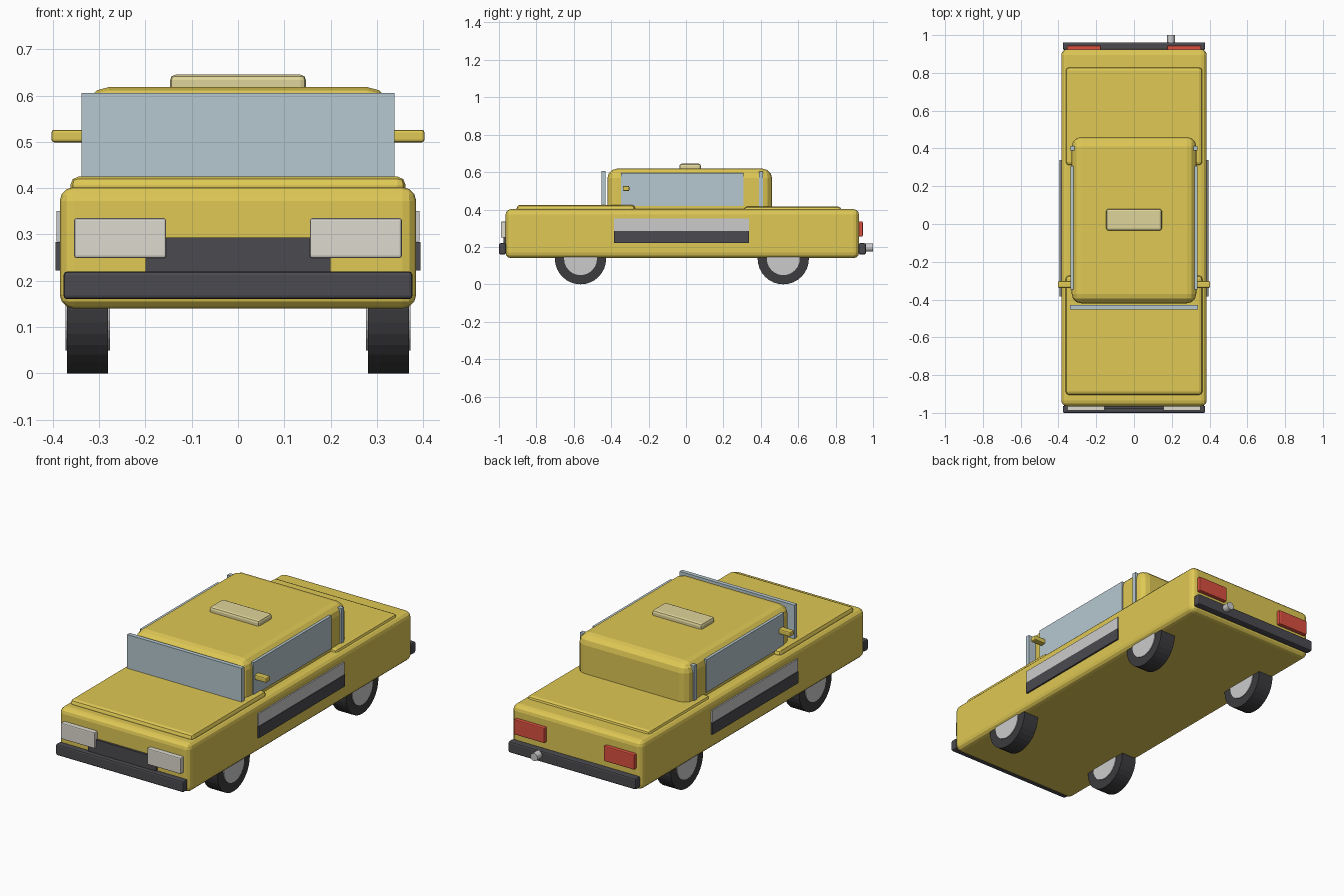
import bpy, math

if "Cube" in bpy.data.objects:
    bpy.data.objects.remove(bpy.data.objects["Cube"])


def material(name, color):
    m = bpy.data.materials.new(name)
    m.diffuse_color = (*color, 1)
    m.use_nodes = True
    m.node_tree.nodes["Principled BSDF"].inputs["Base Color"].default_value = m.diffuse_color
    return m


YELLOW = material("yellow_paint", (0.74, 0.58, 0.09))
CREAM = material("cream", (0.74, 0.66, 0.32))
GLASS = material("glass", (0.47, 0.58, 0.63))
BLACK = material("black_rubber", (0.045, 0.045, 0.05))
TRIM = material("dark_trim", (0.07, 0.068, 0.078))
RED = material("red_lamp", (0.70, 0.08, 0.05))
LAMP = material("white_lamp", (0.73, 0.70, 0.63))


def box(name, x, y, z, mat=None, bevel=0.0, segments=2):
    """Box given by its (min, max) range on each axis."""
    bpy.ops.mesh.primitive_cube_add(
        size=1, location=[(a + b) / 2 for a, b in (x, y, z)])
    o = bpy.context.object
    o.name = name
    o.scale = [b - a for a, b in (x, y, z)]
    bpy.ops.object.transform_apply(location=False, rotation=False, scale=True)
    if mat:
        o.data.materials.append(mat)
    if bevel:
        mod = o.modifiers.new("Bevel", 'BEVEL')
        mod.width, mod.segments = bevel, segments
    return o


def cylinder(name, radius, depth, loc, axis, sides, mat=None, bevel=0.0):
    rot = (0, math.pi / 2, 0) if axis == 'x' else (math.pi / 2, 0, 0)
    bpy.ops.mesh.primitive_cylinder_add(
        vertices=sides, radius=radius, depth=depth, location=loc, rotation=rot)
    o = bpy.context.object
    o.name = name
    if mat:
        o.data.materials.append(mat)
    if bevel:
        mod = o.modifiers.new("Bevel", 'BEVEL')
        mod.width, mod.segments = bevel, 1
        mod.limit_method = 'ANGLE'
        mod.angle_limit = math.radians(50)
    return o


# Body shell, hood, trunk lid and cabin
box("body", (-0.385, 0.385), (-0.965, 0.925), (0.14, 0.402), YELLOW, 0.03, 3)
box("hood", (-0.362, 0.362), (-0.905, -0.273), (0.365, 0.425), YELLOW, 0.018, 2)
box("trunk_lid", (-0.362, 0.362), (0.31, 0.83), (0.355, 0.416), YELLOW, 0.018, 2)
box("cabin", (-0.33, 0.33), (-0.42, 0.46), (0.32, 0.618), YELLOW, 0.05, 3)
box("roof_sign", (-0.147, 0.147), (-0.035, 0.08), (0.60, 0.645), CREAM, 0.012, 2)

# Glass
box("windshield", (-0.338, 0.338), (-0.452, -0.43), (0.41, 0.605), GLASS)
box("rear_window", (-0.337, 0.337), (0.39, 0.413), (0.41, 0.602), GLASS)

# Front and rear ends
box("grille", (-0.2, 0.2), (-0.977, -0.94), (0.21, 0.293), TRIM)
box("front_bumper", (-0.377, 0.377), (-1.0, -0.962), (0.16, 0.22), TRIM, 0.008)
box("rear_bumper", (-0.377, 0.377), (0.922, 0.962), (0.16, 0.22), TRIM, 0.008)
cylinder("exhaust", 0.021, 0.12, (0.197, 0.94, 0.197), 'y', 12)

# Parts repeated on both sides
for s, side in ((-1, "left"), (1, "right")):
    def span(a, b):
        return tuple(sorted((s * a, s * b)))

    box(f"{side}_side_window", span(0.318, 0.336), (-0.348, 0.307), (0.42, 0.595), GLASS)
    box(f"{side}_mirror", span(0.325, 0.403), (-0.338, -0.303), (0.499, 0.526), YELLOW, 0.006)
    box(f"{side}_headlight", span(0.155, 0.354), (-0.99, -0.95), (0.249, 0.335), LAMP, 0.005)
    box(f"{side}_taillight", span(0.175, 0.355), (0.91, 0.945), (0.255, 0.336), RED, 0.005)
    box(f"{side}_chrome_strip", span(0.375, 0.392), (-0.385, 0.338), (0.285, 0.351))
    box(f"{side}_rocker_strip", span(0.375, 0.394), (-0.385, 0.338), (0.222, 0.284), TRIM)
    for end, y in (("front", -0.564), ("rear", 0.52)):
        cylinder(f"{end}_{side}_tyre", 0.137, 0.088, (s * 0.325, y, 0.137),
                 'x', 32, BLACK)
        cylinder(f"{end}_{side}_hub", 0.088, 0.096, (s * 0.325, y, 0.137), 'x', 24)
